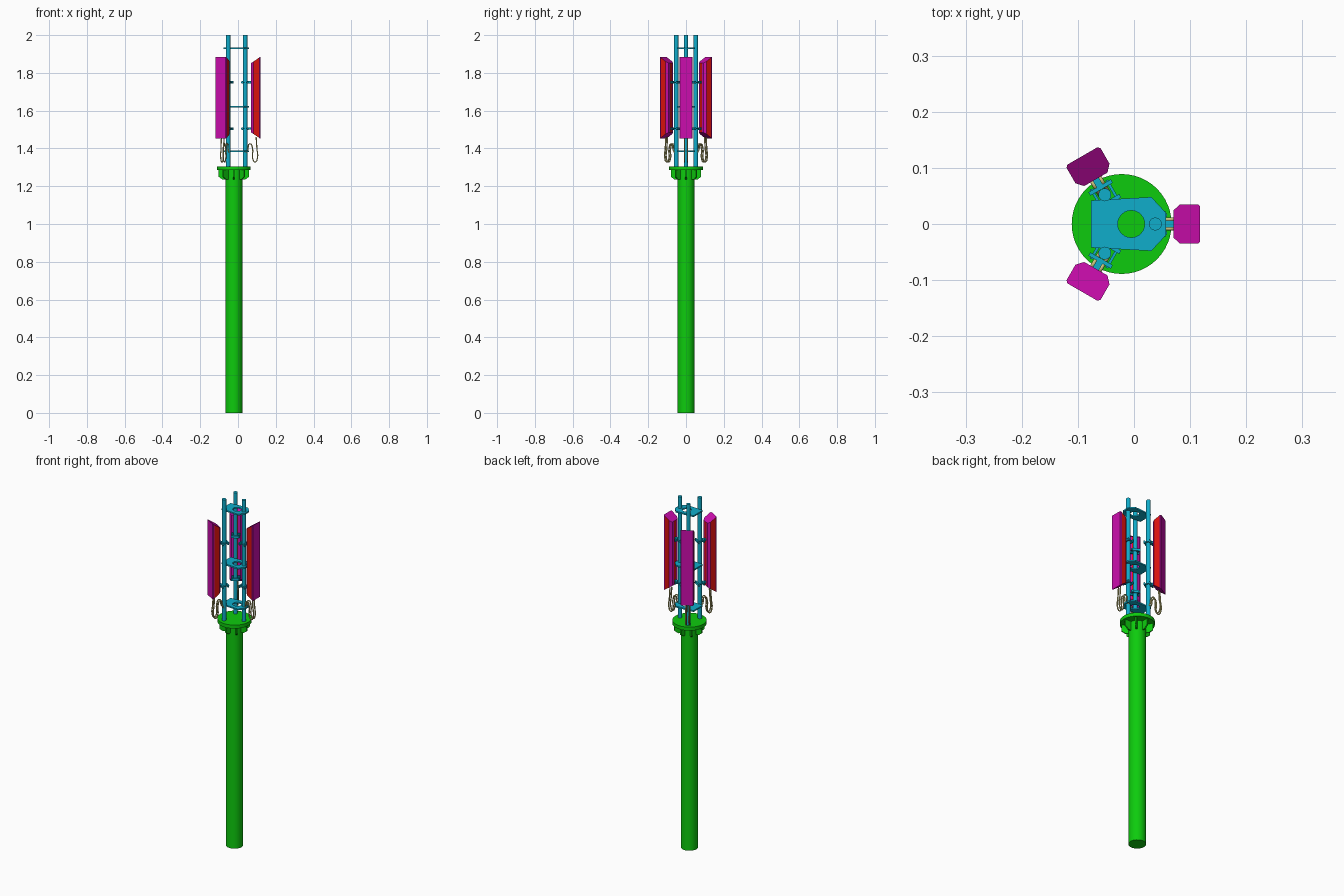
import bpy, bmesh, math
from mathutils import Matrix, Vector

old = bpy.data.objects.get("Cube")
if old:
    bpy.data.objects.remove(old)

CX = -0.022                      # mast axis
ANGLES = (0, 120, 240)           # three sectors


def material(name, rgb):
    m = bpy.data.materials.new(name)
    m.use_nodes = True
    m.diffuse_color = (*rgb, 1)
    m.node_tree.nodes["Principled BSDF"].inputs["Base Color"].default_value = (*rgb, 1)
    return m


GREEN = material("green", (0.004, 0.6, 0.004))
BLUE = material("blue", (0.005, 0.42, 0.6))
MAGENTA = material("magenta", (0.6, 0.004, 0.42))
RED = material("red", (0.7, 0.006, 0.004))
YELLOW = material("pale yellow", (0.6, 0.55, 0.2))


def finish(name, bm, mats, angle=0):
    """Make an object, turned about the mast axis."""
    bmesh.ops.recalc_face_normals(bm, faces=bm.faces)
    bm.transform(Matrix.Translation((CX, 0, 0)) @ Matrix.Rotation(math.radians(angle), 4, 'Z'))
    me = bpy.data.meshes.new(name)
    bm.to_mesh(me)
    bm.free()
    ob = bpy.data.objects.new(name, me)
    bpy.context.collection.objects.link(ob)
    for m in mats:
        me.materials.append(m)
    bpy.ops.object.select_all(action='DESELECT')
    ob.select_set(True)
    bpy.context.view_layer.objects.active = ob
    bpy.ops.object.shade_smooth_by_angle(angle=math.radians(35))
    return ob


def add_cylinder(bm, r, z0, z1, x=0, sides=32):
    bmesh.ops.create_cone(bm, cap_ends=True, segments=sides, radius1=r, radius2=r, depth=z1 - z0,
                          matrix=Matrix.Translation((x, 0, (z0 + z1) / 2)))


def add_box(bm, center, size):
    bmesh.ops.create_cube(bm, size=1, matrix=Matrix.Translation(center) @ Matrix.Diagonal((*size, 1)))


def add_prism(bm, points, offset):
    f = bm.faces.new([bm.verts.new(p) for p in points])
    out = bmesh.ops.extrude_face_region(bm, geom=[f])
    bmesh.ops.translate(bm, vec=offset, verts=[v for v in out["geom"] if isinstance(v, bmesh.types.BMVert)])


# Main column and head flange
bm = bmesh.new()
add_cylinder(bm, 0.045, 0, 1.285)
finish("main_column", bm, [GREEN])
bm = bmesh.new()
add_cylinder(bm, 0.089, 1.285, 1.305, sides=48)
finish("head_flange", bm, [GREEN])

# Gussets under the flange
for i in range(8):
    bm = bmesh.new()
    shape = ((0.04, 1.235), (0.06, 1.235), (0.08, 1.25), (0.08, 1.287), (0.04, 1.287))
    add_prism(bm, [(x, -0.004, z) for x, z in shape], (0, 0.008, 0))
    finish("flange_gusset", bm, [GREEN], i * 45)

# Spacer plates with a central hole: outer and inner rings bridged
HALF = [(0.079, 0), (0.079, 0.02), (0.053, 0.048), (-0.055, 0.042), (-0.055, 0)]
outline = HALF + [(x, -y) for x, y in HALF[-2:0:-1]]


def ray_hit(a):
    """Distance from the hole centre to the plate outline along angle a."""
    d, c = Vector((math.cos(a), math.sin(a))), Vector((0.017, 0))
    best = 1
    for p, q in zip(outline, outline[1:] + outline[:1]):
        e, w = Vector(q) - Vector(p), Vector(p) - c
        det = d.cross(e)
        if abs(det) > 1e-9:
            t, s = w.cross(e) / det, w.cross(d) / det
            if t > 0 and -1e-6 <= s <= 1 + 1e-6:
                best = min(best, t)
    return best


corner_angles = [math.atan2(y, x - 0.017) for x, y in outline]
angles = sorted(set(round(a % math.tau, 5) for a in corner_angles + [math.tau * k / 24 for k in range(24)]))
for z in (1.385, 1.62, 1.93):
    bm = bmesh.new()
    rings = []
    for level in (z - 0.004, z + 0.004):
        for hole in (True, False):
            rings.append([bm.verts.new((0.017 + math.cos(a) * r, math.sin(a) * r, level))
                          for a in angles for r in [0.024 if hole else ray_hit(a)]])
    for lower, upper in ((0, 1), (1, 3), (3, 2), (2, 0)):
        for k in range(len(angles)):
            j = (k + 1) % len(angles)
            bm.faces.new((rings[lower][k], rings[lower][j], rings[upper][j], rings[upper][k]))
    finish("spacer_plate", bm, [BLUE])

# Antenna panel: half section as (radius, side), mirrored
SECTION = [(0.14, 0.031), (0.136, 0.035), (0.132, 0.035), (0.104, 0.035), (0.092, 0.024), (0.092, 0.01)]
section = SECTION + [(r, -s) for r, s in reversed(SECTION)]
RED_EDGES = (2, 5, 8)            # side strips and back strip


def panel(angle):
    bm = bmesh.new()
    loops = []
    for z, sign in ((1.452, 1), (1.885, -1)):
        loops.append([bm.verts.new((r, s, z + sign * 0.033 * (0.14 - r) / 0.048)) for r, s in section])
    n = len(section)
    for k in range(n):
        j = (k + 1) % n
        f = bm.faces.new((loops[0][k], loops[0][j], loops[1][j], loops[1][k]))
        f.material_index = int(k in RED_EDGES)
    for loop in loops:
        bm.faces.new(loop)
    finish("antenna_panel", bm, [MAGENTA, RED], angle)


# Drooping cable below a panel
CABLE = [(0.118, 1.46), (0.122, 1.40), (0.125, 1.35), (0.112, 1.328), (0.1, 1.345),
         (0.099, 1.40), (0.085, 1.425), (0.073, 1.39), (0.062, 1.375)]


def cable(angle, side):
    cu = bpy.data.curves.new("feed_cable", 'CURVE')
    cu.dimensions = '3D'
    cu.bevel_depth = 0.0035
    cu.bevel_resolution = 1
    cu.resolution_u = 4
    cu.use_fill_caps = True
    sp = cu.splines.new('BEZIER')
    sp.bezier_points.add(len(CABLE) - 1)
    for p, (r, z) in zip(sp.bezier_points, CABLE):
        p.co = (r, side, z)
        p.handle_left_type = p.handle_right_type = 'AUTO'
    cu.materials.append(YELLOW)
    ob = bpy.data.objects.new("feed_cable", cu)
    ob.matrix_world = Matrix.Translation((CX, 0, 0)) @ Matrix.Rotation(math.radians(angle), 4, 'Z')
    bpy.context.collection.objects.link(ob)


for a in ANGLES:
    # Upright pipe
    bm = bmesh.new()
    add_cylinder(bm, 0.0115, 1.3, 2.0, x=0.06, sides=20)
    finish("support_pipe", bm, [BLUE], a)
    # Clamps holding the panel to the pipe
    for z in (1.505, 1.75):
        bm = bmesh.new()
        for r in (0.045, 0.075):
            add_box(bm, (r, 0, z), (0.007, 0.046, 0.014))
        for s in (-0.016, 0.016):
            add_box(bm, (0.06, s, z), (0.042, 0.005, 0.005))
        add_box(bm, (0.084, 0, z), (0.02, 0.012, 0.012))
        finish("panel_clamp", bm, [BLUE], a)
    panel(a)
    for s in (-0.008, 0.008):
        cable(a, s)
